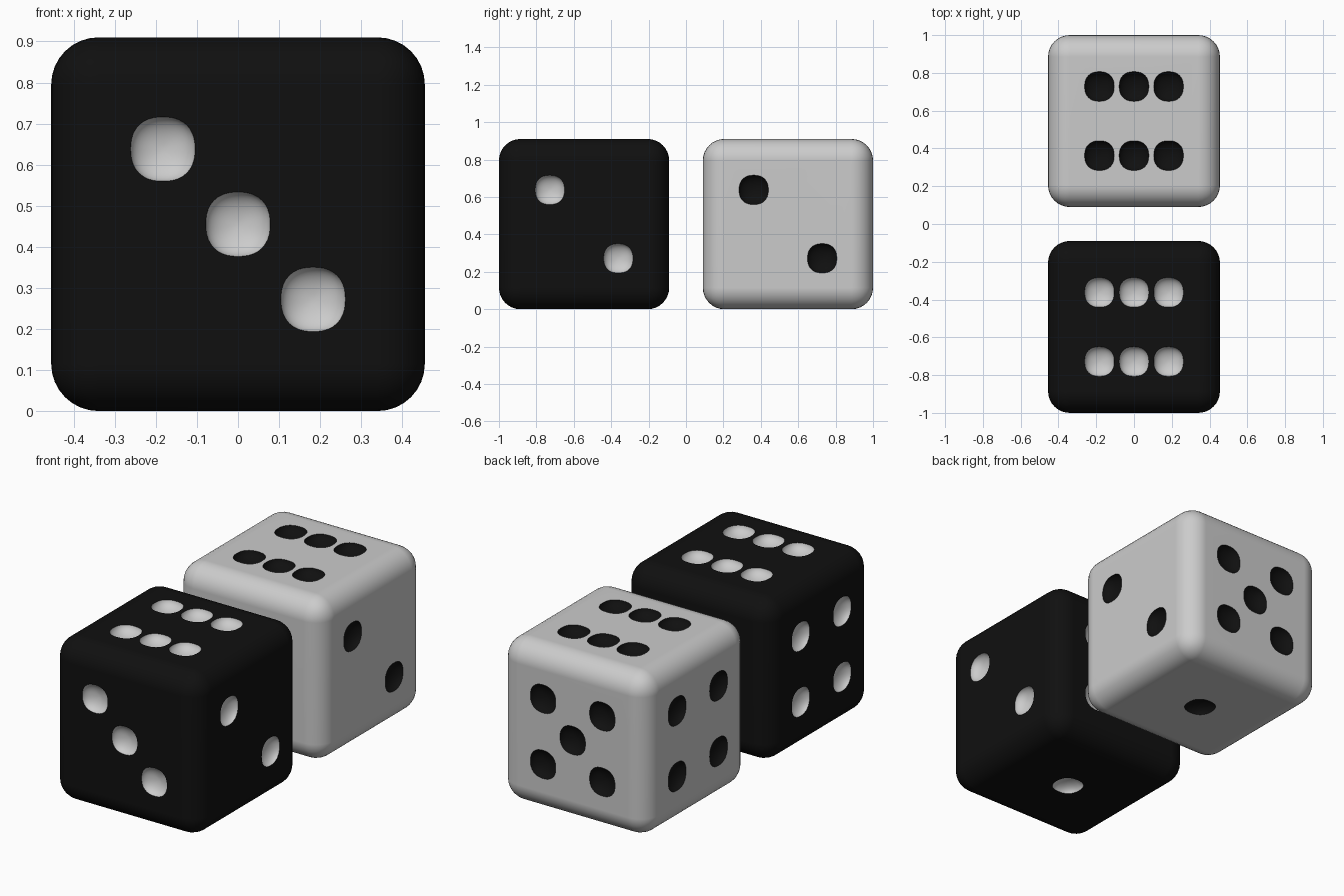
import bpy, bmesh
from mathutils import Matrix, Vector

if "Cube" in bpy.data.objects:
    bpy.data.objects.remove(bpy.data.objects["Cube"])

SIZE = 0.91        # die edge length
H = SIZE / 2
ROUND = 0.115      # edge rounding
STEP = 0.183       # pip spacing
PIP_R = 0.079
PIP_DEPTH = 0.05
LIFT = 0.005       # pip centre sits just outside the face
SQUARE = 2.35      # superellipse exponent of the pip outline

X, Y, Z = Vector((1, 0, 0)), Vector((0, 1, 0)), Vector((0, 0, 1))
corners = [(-1, -1), (-1, 1), (1, -1), (1, 1)]
# each face: across axis, up axis, pip places
FACES = [
    (X, Z, [(-1, 1), (0, 0), (1, -1)]),                      # front: three
    (Y, Z, [(-1, 1), (1, -1)]),                              # right: two
    (X, Y, [(a, b) for a in (-1, 0, 1) for b in (-1, 1)]),   # top: six
    (-X, Z, corners + [(0, 0)]),                             # back: five
    (-Y, Z, corners),                                        # left: four
    (X, -Y, [(0, 0)]),                                       # bottom: one
]


def material(name, v):
    m = bpy.data.materials.new(name)
    m.diffuse_color = (v, v, v, 1)
    m.use_nodes = True
    m.node_tree.nodes["Principled BSDF"].inputs["Base Color"].default_value = m.diffuse_color
    return m


def make_object(name, bm, mats):
    me = bpy.data.meshes.new(name)
    bm.to_mesh(me)
    bm.free()
    for m in mats:
        me.materials.append(m)
    ob = bpy.data.objects.new(name, me)
    bpy.context.collection.objects.link(ob)
    return ob


def pip_cutters(mats):
    bm = bmesh.new()
    for u, v, places in FACES:
        n = u.cross(v)
        for a, b in places:
            verts = bmesh.ops.create_uvsphere(bm, u_segments=40, v_segments=20, radius=1)["verts"]
            c = n * (H + LIFT) + (u * a + v * b) * STEP
            frame = Matrix((u, v, n)).transposed()
            for vert in verts:
                p = vert.co
                r = p.xy.length
                f = 1.0
                if r > 1e-5:
                    f = (abs(p.x / r) ** SQUARE + abs(p.y / r) ** SQUARE) ** (-1 / SQUARE)
                vert.co = c + frame @ Vector((p.x * f * PIP_R, p.y * f * PIP_R, p.z * PIP_DEPTH))
    for f in bm.faces:
        f.material_index = 1
    return make_object("pip_cutters", bm, mats)


def make_die(name, y, mats):
    # rounded cube
    bm = bmesh.new()
    bmesh.ops.create_cube(bm, size=SIZE)
    bmesh.ops.bevel(bm, geom=bm.edges[:], offset=ROUND, segments=8, profile=0.5, affect='EDGES')
    die = make_object(name, bm, mats)

    # hollow pips
    cutter = pip_cutters(mats)
    cutter.hide_render = True
    mod = die.modifiers.new("pips", 'BOOLEAN')
    mod.operation = 'DIFFERENCE'
    mod.solver = 'EXACT'
    mod.object = cutter
    bpy.ops.object.select_all(action='DESELECT')
    bpy.context.view_layer.objects.active = die
    die.select_set(True)
    bpy.ops.object.modifier_apply(modifier=mod.name)
    bpy.data.objects.remove(cutter)

    # smooth rounding with crisp pip rims
    bpy.ops.object.shade_smooth_by_angle(angle=0.6)
    wn = die.modifiers.new("even_shading", 'WEIGHTED_NORMAL')
    wn.keep_sharp = True
    die.location = (0, y, H)


black = material("black", 0.005)
white = material("white", 0.75)
make_die("black_die", -(1 - H), [black, white])
make_die("white_die", 1 - H, [white, black])
